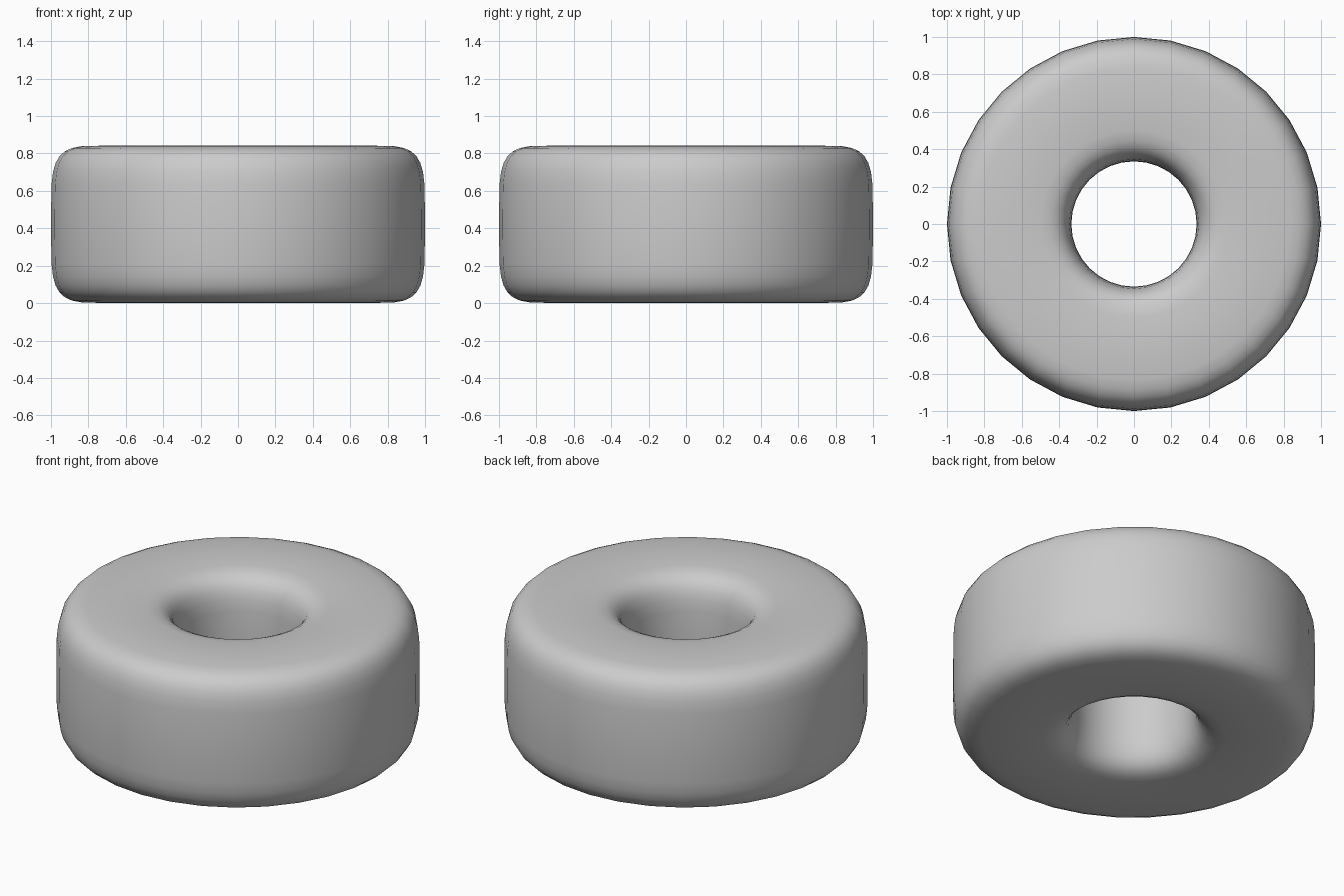
import bpy, bmesh
from math import sin, cos, pi, copysign

if "Cube" in bpy.data.objects:
    bpy.data.objects.remove(bpy.data.objects["Cube"])

SEGMENTS = 32      # steps around the z axis
PROFILE = 32       # steps around the cross-section
R_MID, HALF_W, HALF_H = 0.6675, 0.3325, 0.4215
POWER = 2 / 4.7    # rounded-rectangle (superellipse) exponent


def soft(v):
    return 0.0 if abs(v) < 1e-9 else copysign(abs(v) ** POWER, v)


# Rounded cross-section swept around z
bm = bmesh.new()
rings = []
for i in range(SEGMENTS):
    a = 2 * pi * i / SEGMENTS
    ring = []
    for j in range(PROFILE):
        t = 2 * pi * j / PROFILE
        r = R_MID + HALF_W * soft(cos(t))
        z = HALF_H + HALF_H * soft(sin(t))
        ring.append(bm.verts.new((r * cos(a), r * sin(a), z)))
    rings.append(ring)

for i in range(SEGMENTS):
    p, q = rings[i], rings[(i + 1) % SEGMENTS]
    for j in range(PROFILE):
        k = (j + 1) % PROFILE
        bm.faces.new((p[j], q[j], q[k], p[k])).smooth = True

bmesh.ops.recalc_face_normals(bm, faces=bm.faces)
mesh = bpy.data.meshes.new("rounded_ring")
bm.to_mesh(mesh)
bm.free()
bpy.context.collection.objects.link(bpy.data.objects.new("rounded_ring", mesh))
